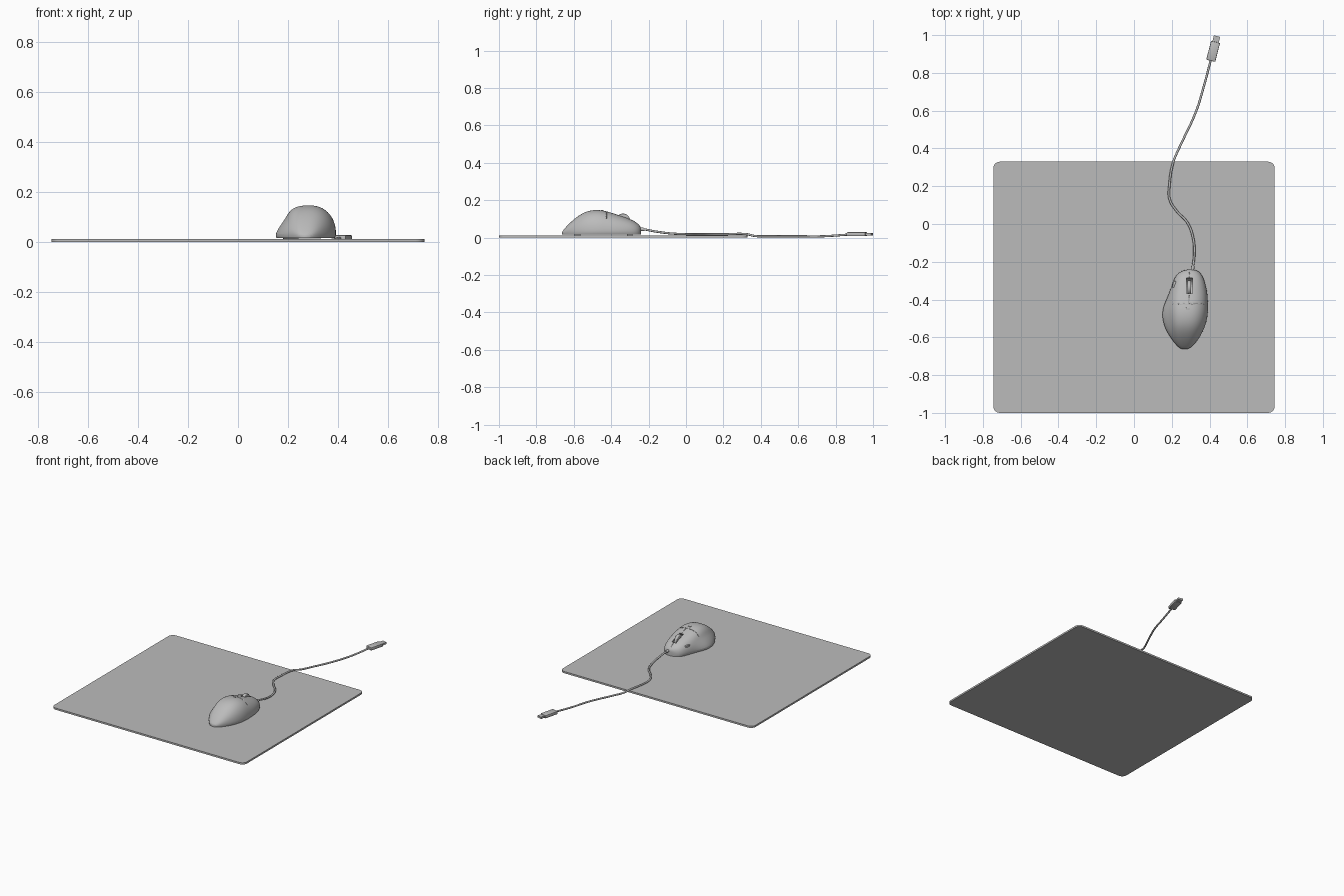
import bpy, bmesh, math
from mathutils import Vector, Matrix

if "Cube" in bpy.data.objects:
    bpy.data.objects.remove(bpy.data.objects["Cube"], do_unlink=True)

grey = bpy.data.materials.new("plain grey")
grey.use_nodes = True
grey.diffuse_color = (0.5, 0.5, 0.5, 1)
grey.node_tree.nodes["Principled BSDF"].inputs["Base Color"].default_value = (0.5, 0.5, 0.5, 1)


def add_mesh(name, bm):
    bmesh.ops.recalc_face_normals(bm, faces=bm.faces)
    mesh = bpy.data.meshes.new(name)
    bm.to_mesh(mesh)
    bm.free()
    mesh.materials.append(grey)
    obj = bpy.data.objects.new(name, mesh)
    bpy.context.collection.objects.link(obj)
    return obj


def smooth(obj):
    bpy.ops.object.select_all(action='DESELECT')
    obj.select_set(True)
    bpy.context.view_layer.objects.active = obj
    bpy.ops.object.shade_smooth_by_angle(angle=math.radians(35))


def box(name, centre, size, turn=0, bevel=0):
    bm = bmesh.new()
    bmesh.ops.create_cube(bm, size=1)
    bmesh.ops.scale(bm, vec=size, verts=bm.verts)
    if bevel:
        bmesh.ops.bevel(bm, geom=bm.edges[:], offset=bevel, segments=2, profile=0.5, affect='EDGES')
    bm.transform(Matrix.Translation(centre) @ Matrix.Rotation(turn, 4, 'Z'))
    return add_mesh(name, bm)


def disc(name, centre, radius, width, bevel=0):
    """Cylinder lying across x."""
    bm = bmesh.new()
    bmesh.ops.create_cone(bm, cap_ends=True, segments=32, radius1=radius, radius2=radius, depth=width)
    if bevel:
        rims = [e for e in bm.edges if any(len(f.verts) > 4 for f in e.link_faces)]
        bmesh.ops.bevel(bm, geom=rims, offset=bevel, segments=3, profile=0.5, affect='EDGES')
    bm.transform(Matrix.Translation(centre) @ Matrix.Rotation(math.pi / 2, 4, 'Y'))
    return add_mesh(name, bm)


def tube(name, points, radius, kind='BEZIER'):
    curve = bpy.data.curves.new(name, 'CURVE')
    curve.dimensions = '3D'
    curve.bevel_depth = radius
    curve.bevel_resolution = 3
    curve.use_fill_caps = True
    spline = curve.splines.new(kind)
    if kind == 'BEZIER':
        spline.bezier_points.add(len(points) - 1)
        for bp, p in zip(spline.bezier_points, points):
            bp.co = p
            bp.handle_left_type = bp.handle_right_type = 'AUTO'
    else:
        spline.points.add(len(points) - 1)
        for sp, p in zip(spline.points, points):
            sp.co = (*p, 1)
    curve.materials.append(grey)
    obj = bpy.data.objects.new(name, curve)
    bpy.context.collection.objects.link(obj)
    return obj


# Mouse pad: thin slab with rounded corners
bm = bmesh.new()
bmesh.ops.create_cube(bm, size=1)
bmesh.ops.scale(bm, vec=(1.49, 1.33, 0.012), verts=bm.verts)
bmesh.ops.translate(bm, vec=(0, -0.335, 0.006), verts=bm.verts)
corners = [e for e in bm.edges if abs(e.verts[0].co.z - e.verts[1].co.z) > 0.005]
bmesh.ops.bevel(bm, geom=corners, offset=0.035, segments=6, profile=0.5, affect='EDGES')
smooth(add_mesh("mouse_pad", bm))

# Mouse shell: sections along y as (y, left x, right x, top z, thumb flare)
SECTIONS = [
    (-0.24, 0.275, 0.325, 0.055, 0), (-0.258, 0.23, 0.355, 0.078, 0),
    (-0.30, 0.206, 0.376, 0.102, 0), (-0.37, 0.188, 0.391, 0.124, 0.004),
    (-0.43, 0.180, 0.393, 0.144, 0.026), (-0.48, 0.178, 0.393, 0.151, 0.034),
    (-0.54, 0.184, 0.380, 0.141, 0.028), (-0.595, 0.20, 0.352, 0.104, 0.014),
    (-0.64, 0.225, 0.318, 0.060, 0.003), (-0.664, 0.248, 0.288, 0.030, 0)]
BASE, STEPS = 0.016, 12


def section(bm, y, left, right, top, flare):
    mid, half = (left + right) / 2, (right - left) / 2
    waist = BASE + min(0.014, (top - BASE) * 0.4)
    ring = [bm.verts.new((right - 0.06 * half, y, BASE))]
    for i in range(STEPS + 1):
        a = math.pi * i / STEPS
        c, s = math.cos(a), max(math.sin(a), 0)
        power = 0.9 if c > 0 else 0.65
        x = mid + math.copysign(half * abs(c) ** power, c)
        z = waist + (top - waist) * s ** 0.9
        if c < 0:
            x -= flare * max(0, min(1, (0.085 - z) / 0.045))
        ring.append(bm.verts.new((x, y, z)))
    ring.append(bm.verts.new((left + 0.06 * half - flare, y, BASE)))
    return ring


bm = bmesh.new()
crease = bm.edges.layers.float.new("crease_edge")
rings = [section(bm, *s) for s in SECTIONS]
for r, q in zip(rings, rings[1:]):
    for i in range(len(r)):
        j = (i + 1) % len(r)
        bm.faces.new((r[i], r[j], q[j], q[i]))
bm.faces.new(rings[0])
bm.faces.new(rings[-1])
for e in bm.edges:
    low = all(abs(v.co.z - BASE) < 1e-5 for v in e.verts)
    if low and abs(e.verts[0].co.y - e.verts[1].co.y) > 1e-4:
        e[crease] = 1.0
    elif low and len({round(v.co.y, 3) for v in e.verts} & {-0.24, -0.664}):
        e[crease] = 1.0
shell = add_mesh("mouse_shell", bm)
sub = shell.modifiers.new("rounding", 'SUBSURF')
sub.levels = sub.render_levels = 2
smooth(shell)

bpy.context.view_layer.update()
rounded = shell.evaluated_get(bpy.context.evaluated_depsgraph_get())


def on_top(x, y):
    hit, point, normal, index = rounded.ray_cast(Vector((x, y, 1)), Vector((0, 0, -1)))
    return tuple(point) if hit else (x, y, 0.1)


# Seam behind the buttons and split between them, both traced on the shell
WHEEL_X = 0.293
cross = [on_top(0.20 + 0.17 * i / 16, -0.425) for i in range(17)]
split_back = [on_top(WHEEL_X, -0.425 + 0.06 * i / 6) for i in range(7)]
split_front = [on_top(WHEEL_X, -0.29 + 0.035 * i / 6) for i in range(7)]
button_spot = on_top(0.213, -0.32)
crown_spot = on_top(0.285, -0.448)


def cut(cutter):
    if cutter.type == 'CURVE':
        bpy.context.view_layer.update()
        ev = cutter.evaluated_get(bpy.context.evaluated_depsgraph_get())
        mesh = bpy.data.meshes.new_from_object(ev)
        solid = bpy.data.objects.new(cutter.name + "_solid", mesh)
        bpy.context.collection.objects.link(solid)
        bpy.data.objects.remove(cutter, do_unlink=True)
        bm = bmesh.new()
        bm.from_mesh(mesh)
        bmesh.ops.remove_doubles(bm, verts=bm.verts, dist=1e-5)
        bmesh.ops.recalc_face_normals(bm, faces=bm.faces)
        bm.to_mesh(mesh)
        bm.free()
        cutter = solid
    mod = shell.modifiers.new(cutter.name, 'BOOLEAN')
    mod.operation, mod.solver, mod.object = 'DIFFERENCE', 'EXACT', cutter
    cutter.hide_render = True
    cutter.hide_set(True)


cut(tube("button_seam_cutter", cross, 0.0015, 'POLY'))
cut(tube("rear_split_cutter", split_back, 0.0015, 'POLY'))
cut(tube("front_split_cutter", split_front, 0.0015, 'POLY'))
cut(disc("wheel_slot_cutter", (WHEEL_X, -0.333, 0.09), 0.048, 0.032))

# Scroll wheel and small buttons
smooth(disc("scroll_wheel", (WHEEL_X, -0.337, 0.089), 0.039, 0.020, 0.005))
smooth(box("thumb_button", button_spot, (0.016, 0.036, 0.012), -0.15, 0.004))
smooth(box("crown_button", crown_spot, (0.018, 0.012, 0.005), 0, 0.002))

# Glide feet under the shell
for label, y in (("front", -0.30), ("rear", -0.58)):
    box(label + "_foot", (0.285, y, 0.014), (0.09, 0.03, 0.006))

# Cable and its collar at the shell
PATH = [(0.308, -0.27, 0.046), (0.311, -0.235, 0.045), (0.319, -0.16, 0.032),
        (0.314, -0.08, 0.022), (0.284, 0.005, 0.018), (0.225, 0.07, 0.018),
        (0.189, 0.13, 0.018), (0.188, 0.21, 0.018), (0.207, 0.325, 0.018),
        (0.222, 0.365, 0.009), (0.257, 0.44, 0.007), (0.33, 0.60, 0.007),
        (0.37, 0.73, 0.007), (0.407, 0.87, 0.016)]
tube("cable", PATH, 0.006)
tube("cable_collar", [(0.308, -0.26, 0.046), (0.312, -0.222, 0.0435)], 0.009)

# Plug: grip and metal tip along one direction
turn = math.radians(-14.5)
along = Vector((-math.sin(turn), math.cos(turn), 0))
grip = Vector((0.419, 0.914, 0.018))
smooth(box("plug_grip", grip, (0.049, 0.103, 0.021), turn, 0.004))
box("plug_tip", grip + along * 0.066, (0.034, 0.034, 0.013), turn)
